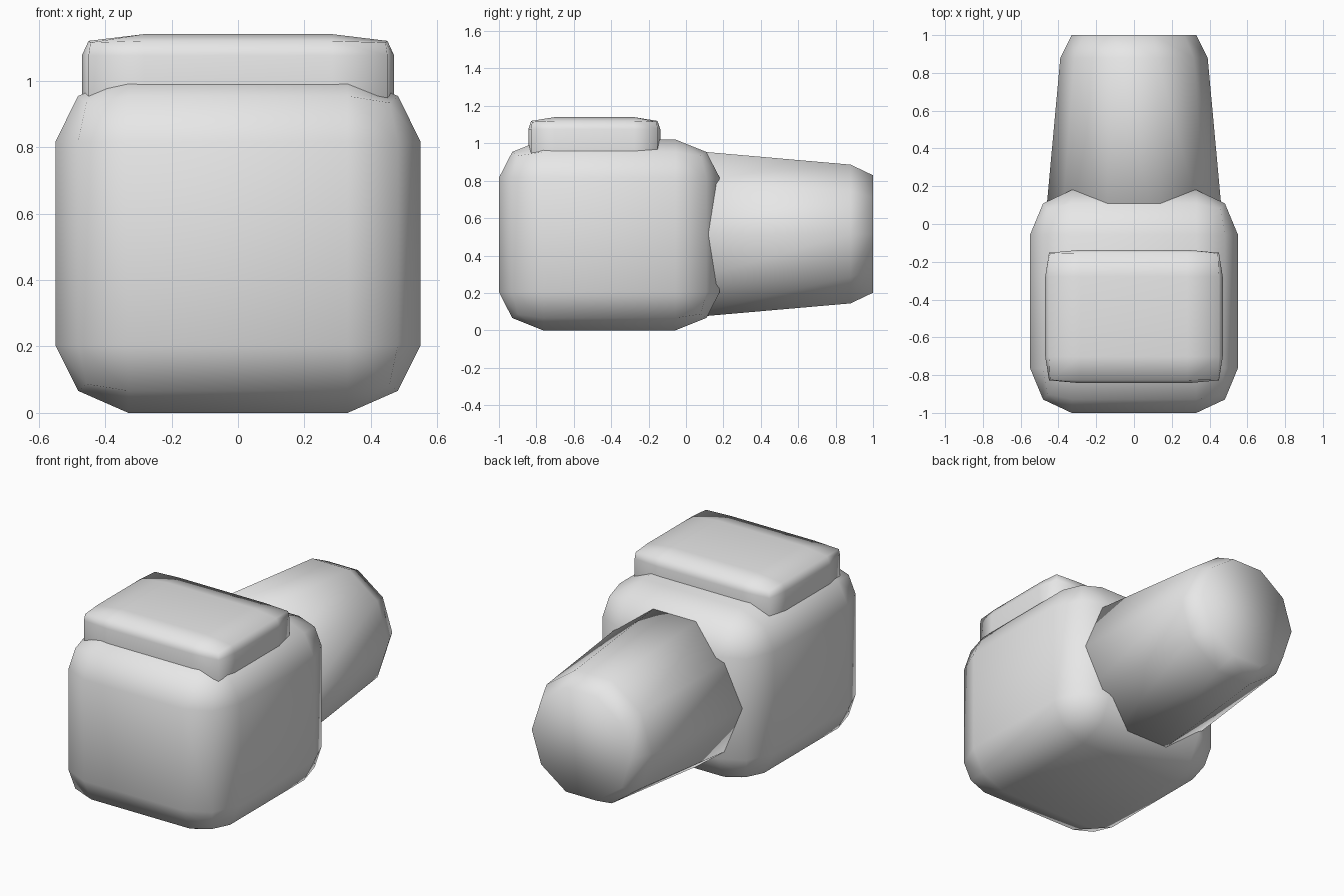
import bpy, bmesh
from mathutils import Matrix, Vector

cube = bpy.data.objects.get("Cube")
if cube:
    bpy.data.objects.remove(cube, do_unlink=True)

grey = bpy.data.materials.new("plain_grey")
grey.use_nodes = True
grey.diffuse_color = (0.8, 0.8, 0.8, 1)
grey.node_tree.nodes["Principled BSDF"].inputs["Base Color"].default_value = (0.8, 0.8, 0.8, 1)


def finish(name, bm):
    """Turn a bmesh into a smooth shaded grey object."""
    bmesh.ops.recalc_face_normals(bm, faces=bm.faces)
    mesh = bpy.data.meshes.new(name)
    bm.to_mesh(mesh)
    bm.free()
    mesh.materials.append(grey)
    mesh.shade_smooth()
    obj = bpy.data.objects.new(name, mesh)
    bpy.context.collection.objects.link(obj)
    return obj


def rounded_block(name, centre, half, flat, edge, corner):
    """Box with softened rims; flat, edge and corner are fractions of the half size."""
    bm = bmesh.new()
    bmesh.ops.create_cube(bm, size=2)
    bmesh.ops.subdivide_edges(bm, edges=bm.edges[:], cuts=2, use_grid_fill=True)
    for v in bm.verts:
        outer = [abs(c) > 0.9 for c in v.co]
        reach = (None, (1, 1, 1), edge, corner)[sum(outer)]
        v.co = Vector([
            centre[i] + half[i] * (1 if v.co[i] > 0 else -1) * (reach[i] if outer[i] else flat[i])
            for i in range(3)])
    return finish(name, bm)


def barrel(name, sides, rings, height):
    """Closed tube along y through (y, radius) rings."""
    bm = bmesh.new()
    loops = []
    for y, radius in rings:
        place = Matrix.Translation((0, y, height)) @ Matrix.Rotation(1.5708, 4, 'X')
        loops.append(bmesh.ops.create_circle(
            bm, segments=sides, radius=radius,
            matrix=place @ Matrix.Rotation(1.5708, 4, 'Z'))["verts"])
    for a, b in zip(loops, loops[1:]):
        for i in range(sides):
            j = (i + 1) % sides
            bm.faces.new((a[i], a[j], b[j], b[i]))
    bm.faces.new(loops[0])
    bm.faces.new(loops[-1])
    return finish(name, bm)


# Main body
rounded_block("body", (0, -0.41, 0.51), (0.55, 0.59, 0.51),
              (0.6, 0.6, 0.6), (0.875, 0.88, 0.87), (0.83, 0.83, 0.83))

# Raised plate on top
rounded_block("top_plate", (0, -0.49, 0.97), (0.47, 0.353, 0.17),
              (0.6, 0.6, 0.62), (0.957, 0.957, 0.88), (0.945, 0.945, 0.85))

# Tapered ten-sided barrel at the back
barrel("barrel", 10, [(-0.1, 0.48), (0.88, 0.39), (1.0, 0.33)], 0.515)
